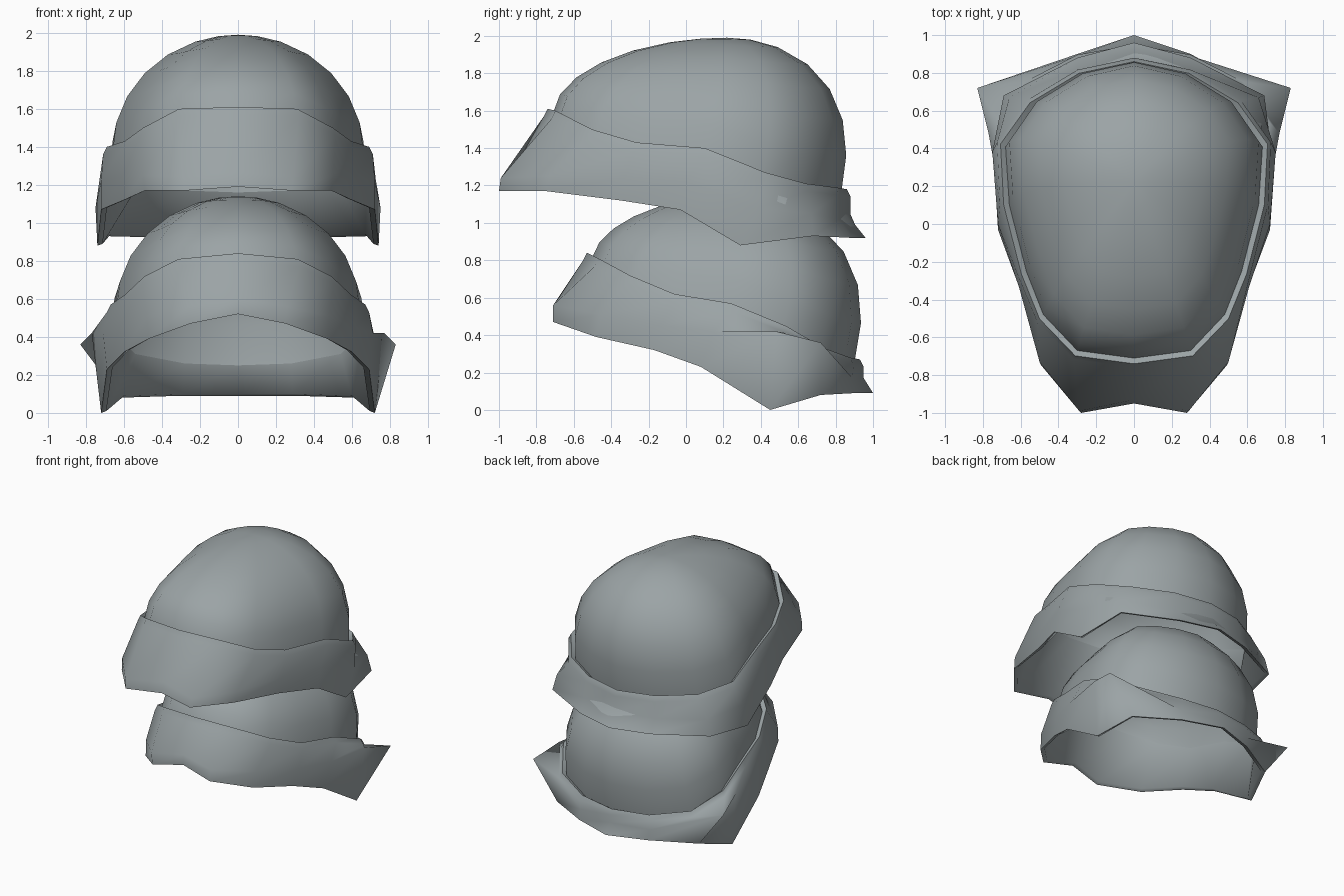
import bpy
import bmesh
from math import sin, cos, radians
from mathutils import Vector

default_cube = bpy.data.objects.get("Cube")
if default_cube:
    bpy.data.objects.remove(default_cube, do_unlink=True)

# Single grey fabric colour
grey = bpy.data.materials.new("slate_grey")
grey.use_nodes = True
colour = (0.33, 0.37, 0.38, 1)
grey.diffuse_color = colour
grey.node_tree.nodes["Principled BSDF"].inputs["Base Color"].default_value = colour


def full_ring(half):
    """Mirror a front-to-back half outline into a closed ring."""
    right_side = [Vector(point) for point in half]
    left_side = [Vector((-p.x, p.y, p.z)) for p in reversed(right_side[1:-1])]
    return right_side + left_side


def widen(ring, distance, lift):
    """Offset a ring sideways from its centre and shift it vertically."""
    centre = sum(ring, Vector()) / len(ring)
    result = []
    for point in ring:
        outward = point - centre
        outward.z = 0
        result.append(point + outward.normalized() * distance + Vector((0, 0, lift)))
    return result


def loft(name, rings, apex=None):
    """Skin rings from the bottom up, optionally closing at an apex."""
    bm = bmesh.new()
    loops = [[bm.verts.new(point) for point in ring] for ring in rings]
    count = len(loops[0])
    for low, high in zip(loops, loops[1:]):
        for i in range(count):
            j = (i + 1) % count
            bm.faces.new((low[i], low[j], high[j], high[i]))
    if apex is not None:
        tip = bm.verts.new(apex)
        top = loops[-1]
        for i in range(count):
            bm.faces.new((top[i], top[(i + 1) % count], tip))
    mesh = bpy.data.meshes.new(name)
    bm.to_mesh(mesh)
    bm.free()
    mesh.materials.append(grey)
    obj = bpy.data.objects.new(name, mesh)
    bpy.context.collection.objects.link(obj)
    bpy.ops.object.select_all(action='DESELECT')
    obj.select_set(True)
    bpy.context.view_layer.objects.active = obj
    bpy.ops.object.shade_smooth_by_angle(angle=radians(70))


def dome_ring(base, apex, angle, bulge):
    """Elliptical slice of the crown, swelling mostly towards the back."""
    ring = []
    for point in base:
        slice_point = apex + (point - apex) * cos(angle)
        slice_point.z = point.z + (apex.z - point.z) * sin(angle)
        backness = 0.65 + (point.y - apex.y) / 2
        slice_point.y += bulge * backness * sin(2 * angle)
        ring.append(slice_point)
    return ring


def build_cap(name, seam, middle, hem, apex, bulge):
    seam, middle, hem = full_ring(seam), full_ring(middle), full_ring(hem)
    apex = Vector(apex)
    # Rounded crown rising out of the band
    base = widen(seam, 0, -0.02)
    angles = [radians(a) for a in (0, 14, 28, 42, 56, 70, 81)]
    crown = [dome_ring(base, apex, a, bulge) for a in angles]
    loft(name + "_crown", crown, apex)
    # Flared band with a lining, a thick hem and a rolled upper lip
    inner_hem = widen(hem, -0.03, 0.01)
    outer_lip = widen(seam, 0.05, -0.04)
    top_lip = widen(seam, 0.03, 0)
    loft(name + "_band", [base, inner_hem, hem, middle, outer_lip, top_lip, base])


# Upper cap outlines, front to back
upper_seam = [(0, -.71, 1.61), (.3, -.67, 1.6), (.48, -.48, 1.5),
              (.57, -.25, 1.43), (.66, .1, 1.4), (.68, .41, 1.27),
              (.53, .62, 1.21), (.28, .77, 1.19), (0, .83, 1.18)]
upper_middle = [(0, -.93, 1.27), (.29, -.99, 1.24), (.5, -.73, 1.25),
                (.61, -.33, 1.24), (.72, 0, 1.22), (.75, .38, 1.08),
                (.66, .67, 1.05), (.3, .82, 1.02), (0, .88, 1.02)]
upper_hem = [(0, -.95, 1.19), (.28, -1, 1.17), (.49, -.75, 1.17),
             (.6, -.35, 1.12), (.72, -.03, 1.07), (.74, .29, .88),
             (.69, .68, .93), (.3, .88, .92), (0, .96, .92)]
build_cap("upper_cap", upper_seam, upper_middle, upper_hem, (0, .22, 1.99), .1)

# Lower cap outlines, with pointed side flares on the middle ring
lower_seam = [(0, -.5, .84), (.3, -.44, .81), (.47, -.28, .72),
              (.57, -.05, .62), (.64, .24, .57), (.67, .52, .45),
              (.54, .72, .33), (.28, .85, .28), (0, .9, .27)]
lower_middle = [(0, -.68, .6), (.26, -.71, .56), (.48, -.46, .51),
                (.62, -.13, .45), (.71, .15, .42), (.77, .48, .42),
                (.83, .72, .36), (.3, .89, .17), (0, .95, .17)]
lower_hem = [(0, -.68, .52), (.25, -.71, .47), (.47, -.48, .39),
             (.6, -.17, .32), (.69, .08, .23), (.72, .45, 0),
             (.62, .72, .08), (.3, .9, .09), (0, 1, .09)]
build_cap("lower_cap", lower_seam, lower_middle, lower_hem, (0, .22, 1.14), .12)
